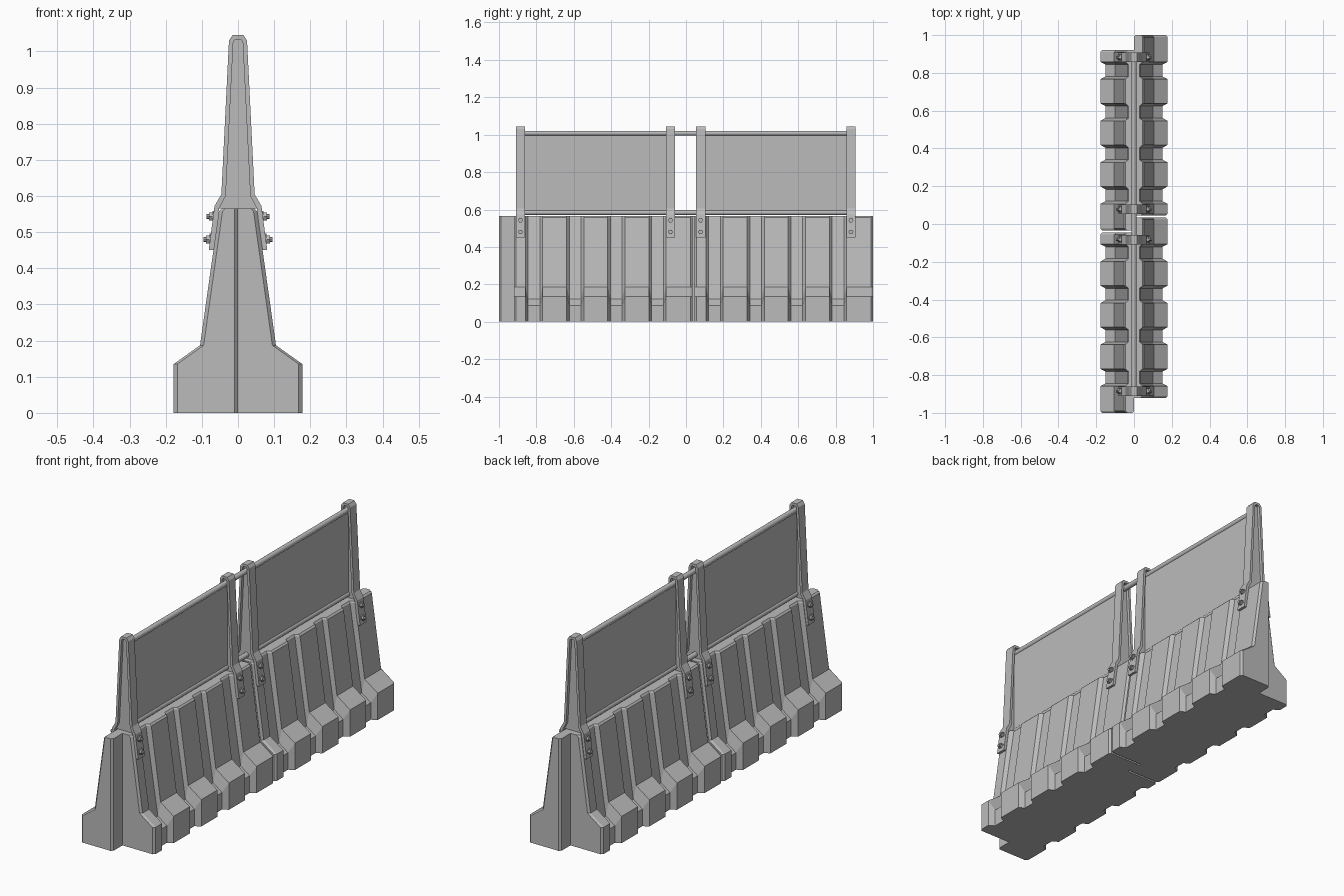
import bpy
import bmesh
from math import radians
from mathutils import Matrix, Vector

cube = bpy.data.objects.get("Cube")
if cube:
    bpy.data.objects.remove(cube, do_unlink=True)

GREY = (0.5, 0.5, 0.5, 1)
grey = bpy.data.materials.new("plain_grey")
grey.use_nodes = True
grey.diffuse_color = GREY
grey.node_tree.nodes["Principled BSDF"].inputs["Base Color"].default_value = GREY


def finish(bm, name):
    bmesh.ops.recalc_face_normals(bm, faces=bm.faces)
    mesh = bpy.data.meshes.new(name)
    bm.to_mesh(mesh)
    bm.free()
    mesh.materials.append(grey)
    obj = bpy.data.objects.new(name, mesh)
    bpy.context.collection.objects.link(obj)
    return obj


def loft(bm, sections):
    """Closed solid through a row of equal-sized point loops."""
    rings = [[bm.verts.new(p) for p in s] for s in sections]
    n = len(rings[0])
    for a, b in zip(rings, rings[1:]):
        for i in range(n):
            j = (i + 1) % n
            bm.faces.new((a[i], a[j], b[j], b[i]))
    bm.faces.new(rings[0])
    bm.faces.new(rings[-1])


def extrude(bm, outline, y, width):
    loft(bm, [[(x, y + d, z) for x, z in outline] for d in (-width / 2, width / 2)])


def rod(bm, centre, axis, radius, length, sides, smooth=False):
    turn = Vector((0, 0, 1)).rotation_difference(Vector(axis)).to_matrix().to_4x4()
    made = bmesh.ops.create_cone(bm, cap_ends=True, segments=sides, radius1=radius,
                                 radius2=radius, depth=length,
                                 matrix=Matrix.Translation(centre) @ turn)
    for f in {f for v in made["verts"] for f in v.link_faces}:
        f.smooth = smooth and len(f.verts) == 4


# Barrier blocks: two half bodies, ribbed along their length, offset to interlock
RIB = [(0.178, 0), (0.178, 0.135), (0.105, 0.187), (0.053, 0.557), (0.045, 0.565)]
RECESS = [(0.15, 0), (0.15, 0.086), (0.1, 0.122), (0.034, 0.557), (0.028, 0.565)]
SHORT_END, TAB_END, BEVEL = -0.4375, 0.5175, 0.01


def section(y, profile, shrink=0, inner=0):
    loop = [(inner, y, 0)] + [(x - shrink, y, z) for x, z in profile]
    return loop + [(inner, y, 0.565)]


def half_block(bm, centre_y, flip):
    rows = [section(SHORT_END, RIB, BEVEL), section(SHORT_END + BEVEL, RIB)]
    for c in (-0.33, -0.11, 0.11, 0.33):
        rows += [section(c - 0.046, RIB), section(c - 0.031, RECESS),
                 section(c + 0.031, RECESS), section(c + 0.046, RIB)]
    rows += [section(TAB_END - BEVEL, RIB), section(TAB_END, RIB, BEVEL, BEVEL)]
    loft(bm, [[(flip * x, centre_y + flip * y, z) for x, y, z in r] for r in rows])


for name, cy in (("front_barrier_block", -0.4825), ("back_barrier_block", 0.4825)):
    bm = bmesh.new()
    half_block(bm, cy, 1)
    half_block(bm, cy, -1)
    finish(bm, name)

# Posts: bent straps over the blocks, closed by a thin web
OUTER = [(0.081, 0.45), (0.065, 0.572), (0.046, 0.605), (0.025, 1.03), (0.015, 1.045)]
INNER = [(0.066, 0.45), (0.052, 0.566), (0.034, 0.6), (0.013, 1.026), (0.008, 1.033)]
POSTS = (-0.885, -0.083, 0.078, 0.882)


def mirrored(half):
    return half + [(-x, z) for x, z in reversed(half)]


for number, y in enumerate(POSTS, 1):
    bm = bmesh.new()
    extrude(bm, mirrored(OUTER) + mirrored(INNER)[::-1], y, 0.05)
    finish(bm, f"post_strap_{number}")

    bm = bmesh.new()
    extrude(bm, mirrored(INNER[1:]), y, 0.02)
    finish(bm, f"post_web_{number}")

    # Bolts: washer, hex nut and threaded tip on each side
    bm = bmesh.new()
    for z, face in ((0.543, 0.068), (0.48, 0.076)):
        for side in (-1, 1):
            for radius, reach, sides in ((0.016, 0.003, 12), (0.013, 0.012, 6), (0.007, 0.019, 10)):
                rod(bm, (side * (face + reach / 2 - 0.004), y, z), (side, 0, 0),
                    radius, reach + 0.008, sides)
    finish(bm, f"post_bolts_{number}")

# Rails running through all posts
for name, z in (("top_rail", 1.008), ("bottom_rail", 0.584)):
    bm = bmesh.new()
    rod(bm, (0, 0, z), (0, 1, 0), 0.013, 1.78, 16, smooth=True)
    finish(bm, name)

# Fence panels between each pair of posts
for name, a, b in (("front_panel", *POSTS[:2]), ("back_panel", *POSTS[2:])):
    bm = bmesh.new()
    panel = Matrix.Translation((0, (a + b) / 2, 0.796)) @ Matrix.Diagonal((0.012, b - a, 0.42, 1))
    bmesh.ops.create_cube(bm, size=1, matrix=panel)
    finish(bm, name)
